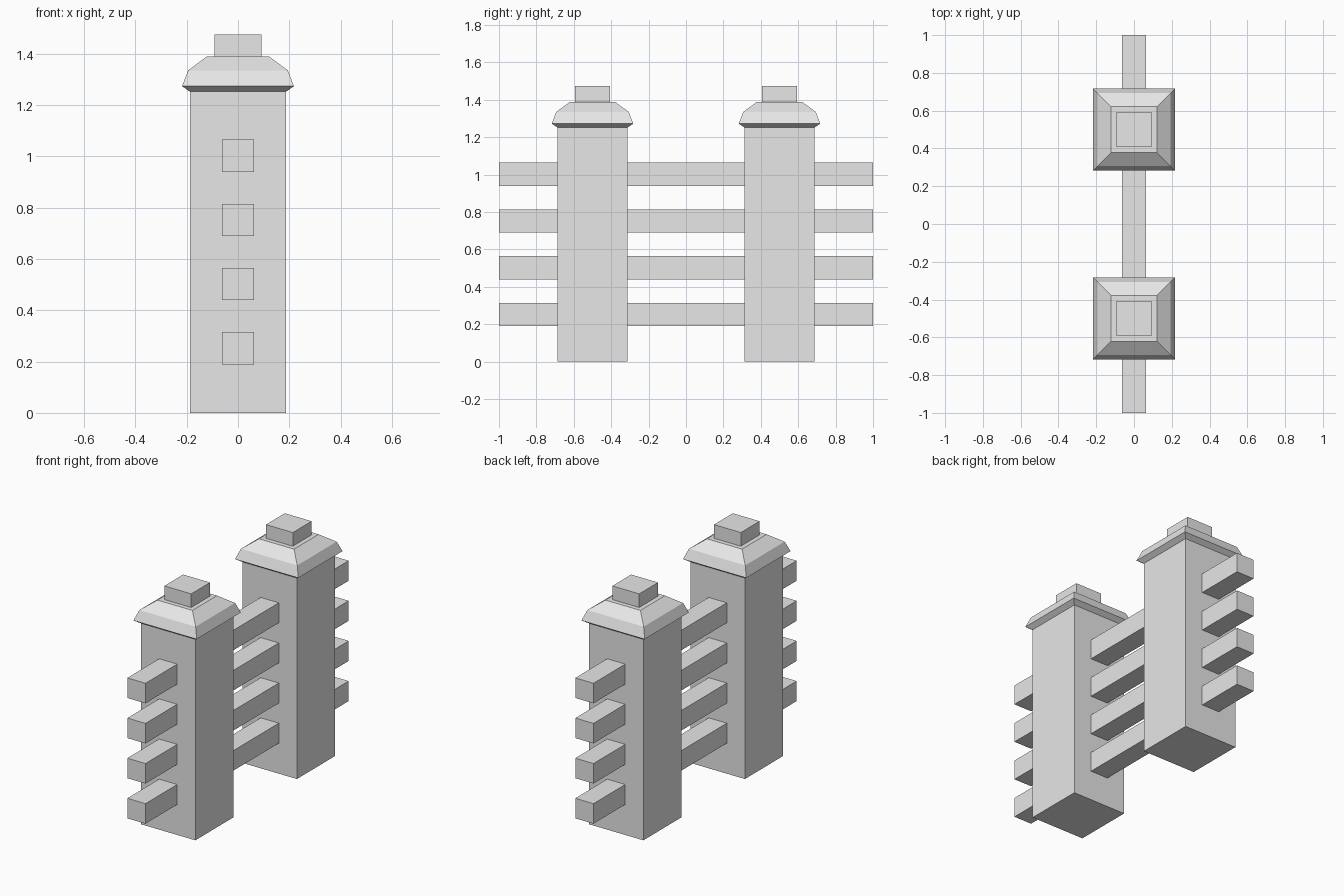
import bpy, bmesh

if "Cube" in bpy.data.objects:
    bpy.data.objects.remove(bpy.data.objects["Cube"])

stone = bpy.data.materials.new("light grey")
stone.diffuse_color = (0.8, 0.8, 0.8, 1)
stone.use_nodes = True
stone.node_tree.nodes["Principled BSDF"].inputs["Base Color"].default_value = stone.diffuse_color


def square_loft(name, y, profile):
    """Stack square rings given as (half width, height) and close both ends."""
    bm = bmesh.new()
    rings = [[bm.verts.new((sx * r, sy * r, z))
              for sx, sy in ((-1, -1), (1, -1), (1, 1), (-1, 1))]
             for r, z in profile]
    for low, high in zip(rings, rings[1:]):
        for i in range(4):
            j = (i + 1) % 4
            bm.faces.new((low[i], low[j], high[j], high[i]))
    bm.faces.new(rings[0][::-1])
    bm.faces.new(rings[-1])
    mesh = bpy.data.meshes.new(name)
    bm.to_mesh(mesh)
    bm.free()
    mesh.materials.append(stone)
    obj = bpy.data.objects.new(name, mesh)
    obj.location.y = y
    bpy.context.collection.objects.link(obj)


def box(name, size, center):
    bpy.ops.mesh.primitive_cube_add(size=1, location=center)
    obj = bpy.context.object
    obj.name = name
    obj.scale = size
    bpy.ops.object.transform_apply(location=False, rotation=False, scale=True)
    obj.data.materials.append(stone)


# Two square posts with flared caps and small blocks on top
for side, y in (("front", -0.5), ("back", 0.5)):
    square_loft(side + "_post", y, [
        (0.1875, 0), (0.1875, 1.252), (0.218, 1.273),
        (0.194, 1.335), (0.121, 1.389)])
    box(side + "_top_block", (0.185, 0.185, 0.095), (0, y, 1.4265))

# Four horizontal rails running through both posts
for i in range(4):
    box(f"rail_{i + 1}", (0.125, 2, 0.125), (0, 0, 0.252 + 0.25 * i))
